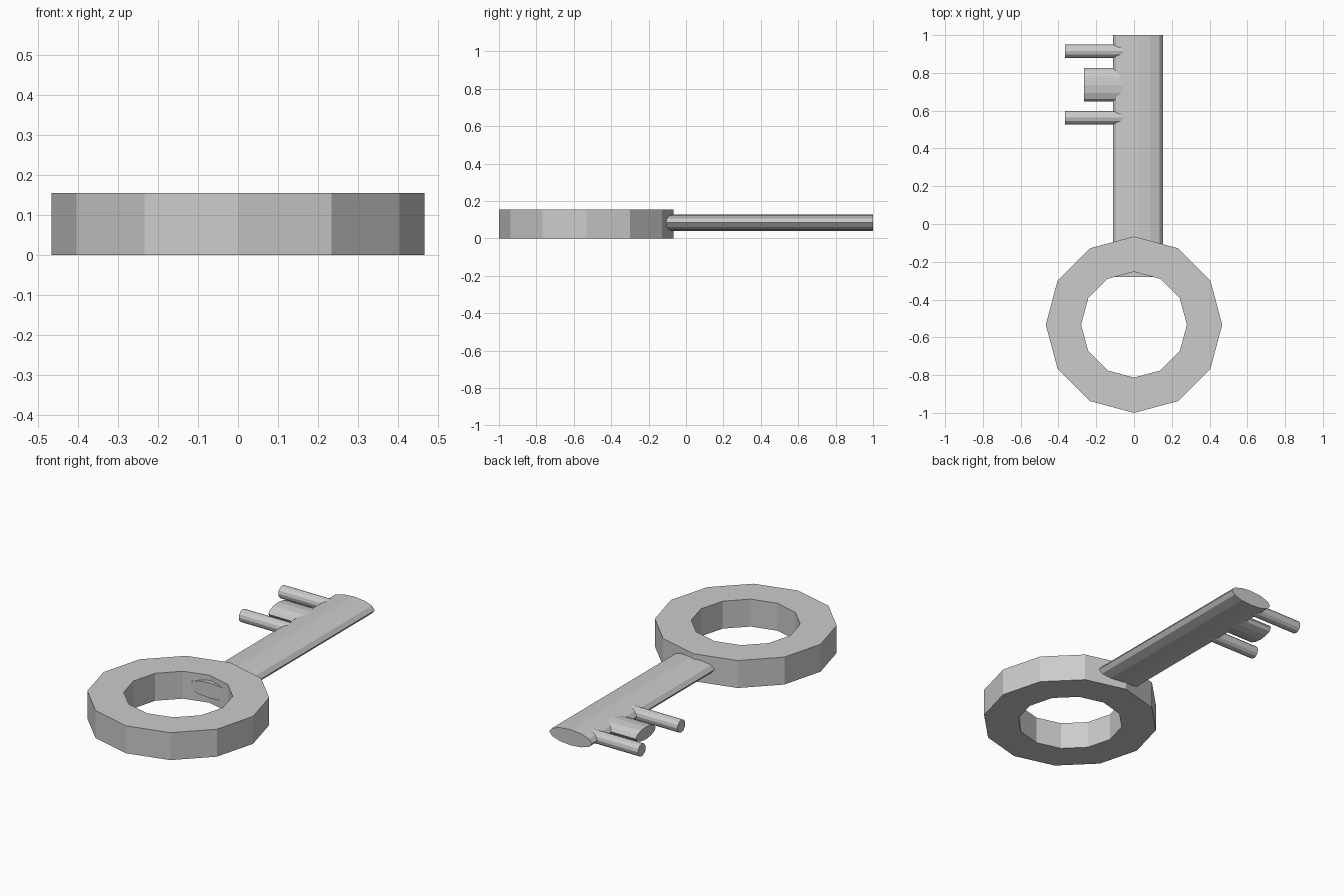
import bpy, bmesh
from math import pi, sin, cos
from mathutils import Matrix

if "Cube" in bpy.data.objects:
    bpy.data.objects.remove(bpy.data.objects["Cube"])

SIDES = 12
MID_Z = 0.084


def finish(name, bm):
    bmesh.ops.recalc_face_normals(bm, faces=bm.faces)
    mesh = bpy.data.meshes.new(name)
    bm.to_mesh(mesh)
    bm.free()
    obj = bpy.data.objects.new(name, mesh)
    bpy.context.collection.objects.link(obj)
    return obj


def rod(name, axis, start, end, center, half_width, half_height):
    """Elliptical 12-sided rod lying along x or y."""
    bm = bmesh.new()
    bmesh.ops.create_cone(bm, cap_ends=True, segments=SIDES, radius1=1, radius2=1, depth=1)
    # put vertices on the ellipse extremes, then lay the rod along y
    bm.transform(Matrix.Rotation(pi / 2, 4, 'X'))
    bm.transform(Matrix.Diagonal((half_width, end - start, half_height, 1)))
    if axis == 'X':
        bm.transform(Matrix.Rotation(pi / 2, 4, 'Z'))
        loc = ((start + end) / 2, center, MID_Z)
    else:
        loc = (center, (start + end) / 2, MID_Z)
    bm.transform(Matrix.Translation(loc))
    return finish(name, bm)


def ring(name, cy, outer, inner, height):
    """Flat-faced ring from a rectangular section swept round 12 steps."""
    bm = bmesh.new()
    section = [(outer, 0), (outer, height), (inner, height), (inner, 0)]
    loops = []
    for i in range(SIDES):
        a = 2 * pi * i / SIDES
        loops.append([bm.verts.new((r * cos(a), cy + r * sin(a), z)) for r, z in section])
    for i in range(SIDES):
        p, q = loops[i], loops[(i + 1) % SIDES]
        for j in range(4):
            k = (j + 1) % 4
            bm.faces.new((p[j], q[j], q[k], p[k]))
    return finish(name, bm)


# Handle
ring("bow_ring", -0.533, 0.467, 0.28, 0.155)

# Shank, poking slightly into the ring hole
rod("shank", 'Y', -0.28, 1.0, 0.021, 0.133, 0.044)

# Teeth: two thin round ones with a wide short one between
rod("tooth_tip", 'X', -0.365, 0.0, 0.915, 0.035, 0.035)
rod("tooth_middle", 'X', -0.265, 0.0, 0.737, 0.088, 0.035)
rod("tooth_inner", 'X', -0.365, 0.0, 0.563, 0.035, 0.035)
